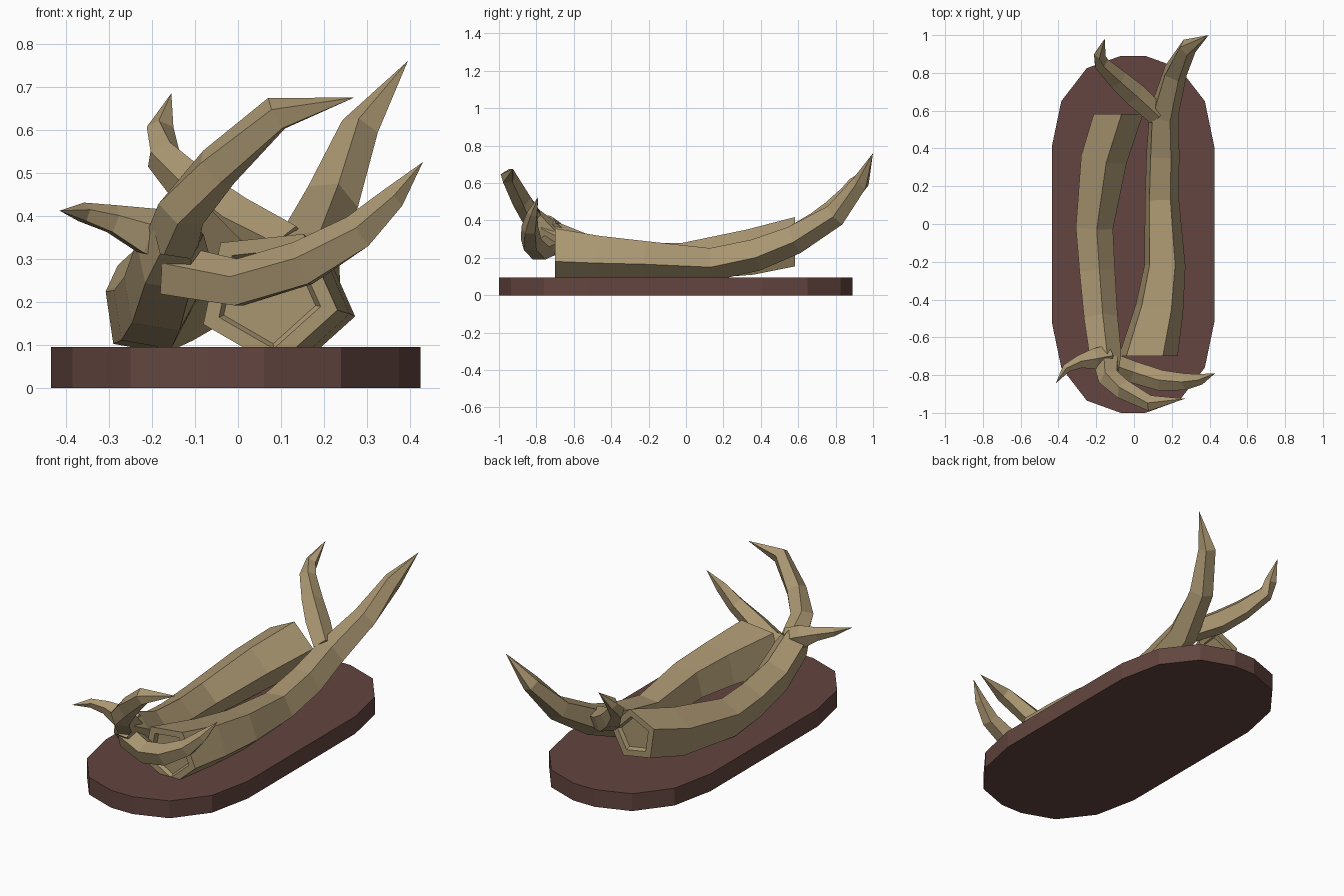
import bpy, bmesh, math
from mathutils import Vector

if "Cube" in bpy.data.objects:
    bpy.data.objects.remove(bpy.data.objects["Cube"])


def material(name, rgb):
    m = bpy.data.materials.new(name)
    m.diffuse_color = (*rgb, 1)
    m.use_nodes = True
    m.node_tree.nodes["Principled BSDF"].inputs["Base Color"].default_value = m.diffuse_color
    return m


HORN = material("tan horn", (0.40, 0.305, 0.165))
WOOD = material("dark brown wood", (0.125, 0.06, 0.05))


def finish(bm, name, mat):
    bmesh.ops.recalc_face_normals(bm, faces=bm.faces)
    me = bpy.data.meshes.new(name)
    bm.to_mesh(me)
    bm.free()
    me.materials.append(mat)
    ob = bpy.data.objects.new(name, me)
    bpy.context.collection.objects.link(ob)
    return ob


def antler(name, pts, phase=60, flat_start=False, sides=5):
    """Faceted tapering tube through (x, y, z, radius); radius 0 makes a point."""
    bm = bmesh.new()
    centres = [Vector(p[:3]) for p in pts]
    rings = []
    for i, (c, p) in enumerate(zip(centres, pts)):
        if p[3] == 0:
            rings.append([bm.verts.new(c)])
            continue
        t = centres[min(i + 1, len(pts) - 1)] - centres[max(i - 1, 0)]
        if flat_start and i == 0:
            t = Vector((0, t.y, 0))
        t.normalize()
        side = t.cross(Vector((0, 0, 1))).normalized()
        up = side.cross(t)
        ring = []
        for k in range(sides):
            a = math.radians(phase) + math.tau * k / sides
            ring.append(bm.verts.new(c + p[3] * (side * math.cos(a) + up * math.sin(a))))
        rings.append(ring)
    for a, b in zip(rings, rings[1:]):
        for k in range(sides):
            n = (k + 1) % sides
            if len(b) == 1:
                bm.faces.new((a[k], a[n], b[0]))
            else:
                bm.faces.new((a[k], a[n], b[n], b[k]))
    cap = bm.faces.new(rings[0])
    bmesh.ops.recalc_face_normals(bm, faces=bm.faces)
    if flat_start:
        # sawn end: rim with a stepped, recessed middle
        bmesh.ops.inset_region(bm, faces=[cap], thickness=0.04)
        bmesh.ops.inset_region(bm, faces=[cap], thickness=0.012, depth=-0.02)
        bmesh.ops.inset_region(bm, faces=[cap], thickness=0.02)
    return finish(bm, name, HORN)


# Mounting plaque: elongated 16-sided outline
outline = []
for x, y in ((0.43, 0.465), (0.38, 0.705), (0.245, 0.88), (0.065, 0.945)):
    outline.append((x, y))
outline += [(-x, y) for x, y in reversed(outline)]
outline += [(x, -y) for x, y in reversed(outline)]
bm = bmesh.new()
face = bm.faces.new([bm.verts.new((x - 0.005, y - 0.055, 0)) for x, y in outline])
ext = bmesh.ops.extrude_face_region(bm, geom=[face])
for v in ext["geom"]:
    if isinstance(v, bmesh.types.BMVert):
        v.co.z = 0.095
finish(bm, "plaque", WOOD)

# Right antler: trunk rising to the back, with one side prong
antler("right_antler", [
    (0.07, -0.70, 0.215, 0.165), (0.13, -0.45, 0.20, 0.135), (0.16, -0.22, 0.19, 0.115),
    (0.145, 0.13, 0.17, 0.095), (0.15, 0.37, 0.22, 0.092), (0.155, 0.58, 0.30, 0.082),
    (0.215, 0.80, 0.43, 0.066), (0.285, 0.935, 0.60, 0.048), (0.395, 1.0, 0.76, 0)],
    60, True)
antler("right_antler_prong", [
    (0.12, 0.58, 0.32, 0.06), (0.0, 0.69, 0.38, 0.066), (-0.09, 0.77, 0.45, 0.057),
    (-0.175, 0.855, 0.54, 0.043), (-0.18, 0.90, 0.60, 0.033), (-0.155, 0.98, 0.685, 0)], 90)

# Left antler: trunk running to the front, ending in a fork of three prongs
antler("left_antler", [
    (-0.09, 0.582, 0.28, 0.14), (-0.165, 0.35, 0.225, 0.13), (-0.215, -0.02, 0.175, 0.105),
    (-0.20, -0.25, 0.18, 0.10), (-0.18, -0.50, 0.215, 0.095), (-0.155, -0.70, 0.30, 0.09),
    (-0.14, -0.79, 0.35, 0.062)],
    100, True)
antler("left_antler_outer_prong", [
    (-0.13, -0.70, 0.33, 0.06), (-0.21, -0.715, 0.36, 0.06), (-0.29, -0.73, 0.39, 0.036),
    (-0.36, -0.765, 0.407, 0.024), (-0.415, -0.845, 0.412, 0)], 90)
antler("left_antler_inner_prong", [
    (-0.16, -0.73, 0.27, 0.065), (0.0, -0.785, 0.24, 0.06), (0.15, -0.83, 0.285, 0.058),
    (0.28, -0.835, 0.36, 0.046), (0.36, -0.82, 0.44, 0.03), (0.43, -0.79, 0.525, 0)], 90)
antler("left_antler_top_prong", [
    (-0.15, -0.73, 0.33, 0.07), (-0.13, -0.82, 0.415, 0.06), (-0.05, -0.88, 0.51, 0.055),
    (0.09, -0.95, 0.635, 0.044), (0.27, -0.925, 0.675, 0)], 90)
